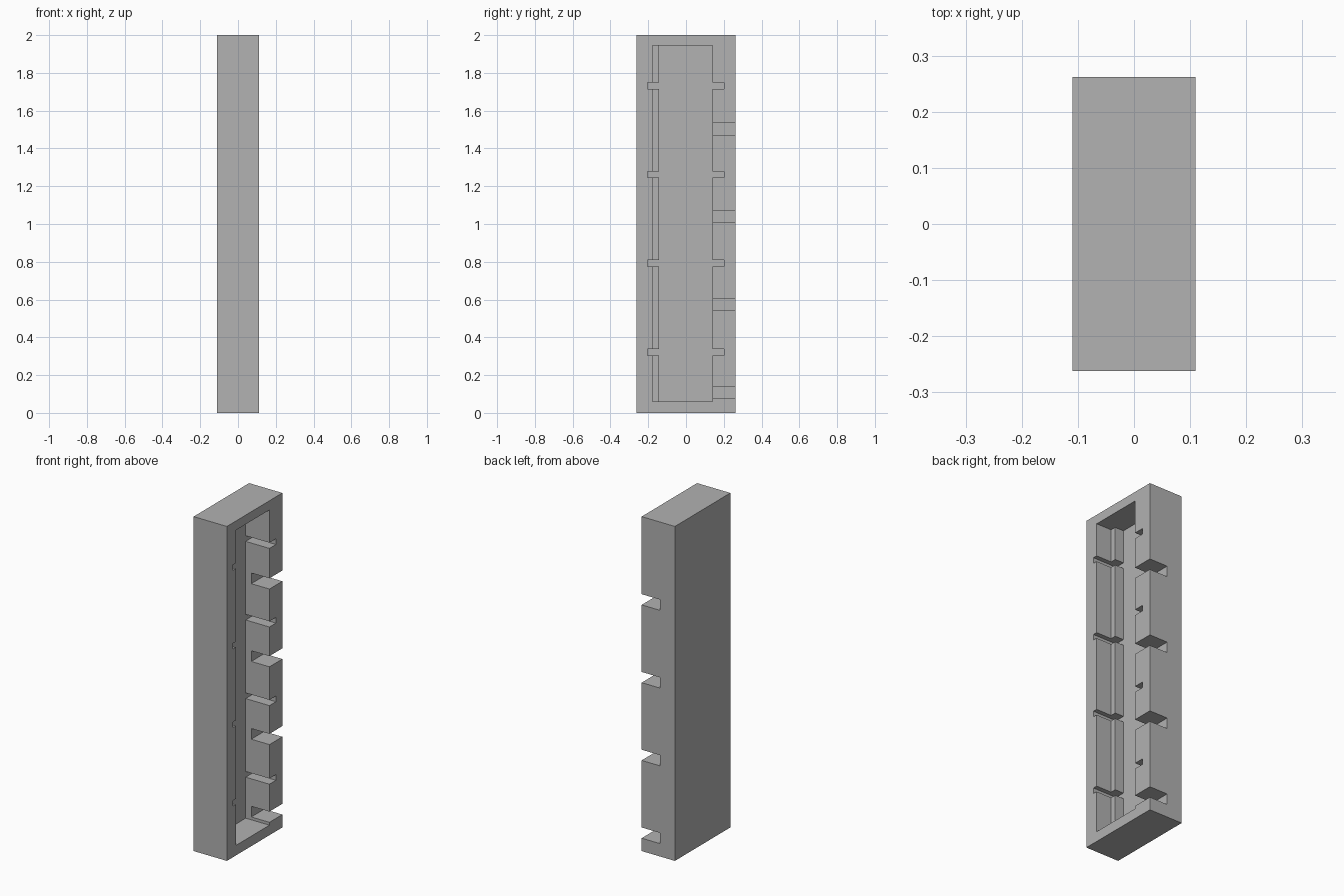
import bpy

cube = bpy.data.objects.get("Cube")
if cube:
    bpy.data.objects.remove(cube, do_unlink=True)

grey = bpy.data.materials.new("mid_grey")
grey.use_nodes = True
grey.diffuse_color = (0.445, 0.445, 0.445, 1)
grey.node_tree.nodes["Principled BSDF"].inputs["Base Color"].default_value = grey.diffuse_color


def box(name, x, y, z):
    """Box from (min, max) pairs on each axis."""
    bpy.ops.mesh.primitive_cube_add(size=1, location=[sum(p) / 2 for p in (x, y, z)])
    ob = bpy.context.object
    ob.name = name
    ob.scale = [p[1] - p[0] for p in (x, y, z)]
    bpy.ops.object.transform_apply(location=True, rotation=False, scale=True)
    ob.data.materials.append(grey)
    return ob


FLOOR, SHELF, SLOT, OPEN = -0.047, 0.01, -0.01, 0.2

housing = box("housing", (-0.11, 0.11), (-0.262, 0.262), (0, 2))

# Main recess, with a shallower shelf along its front side
cutters = [
    box("recess_cutter", (FLOOR, OPEN), (-0.143, 0.14), (0.06, 1.945)),
    box("shelf_cutter", (SHELF, OPEN), (-0.177, 0.1), (0.06, 1.945)),
]
# Thin divider grooves in both side walls, and slots through the back wall
for i in range(4):
    g = 0.305 + 0.47 * i
    s = 0.077 + 0.465 * i
    cutters.append(box("groove_cutter", (FLOOR, OPEN), (-0.204, 0.201), (g, g + 0.034)))
    cutters.append(box("slot_cutter", (SLOT, OPEN), (0.1, 0.3), (s, s + 0.064)))

bpy.ops.object.select_all(action="DESELECT")
bpy.context.view_layer.objects.active = housing
housing.select_set(True)
for cutter in cutters:
    mod = housing.modifiers.new("cut", "BOOLEAN")
    mod.operation = "DIFFERENCE"
    mod.solver = "EXACT"
    mod.object = cutter
    bpy.ops.object.modifier_apply(modifier=mod.name)
    bpy.data.objects.remove(cutter, do_unlink=True)
